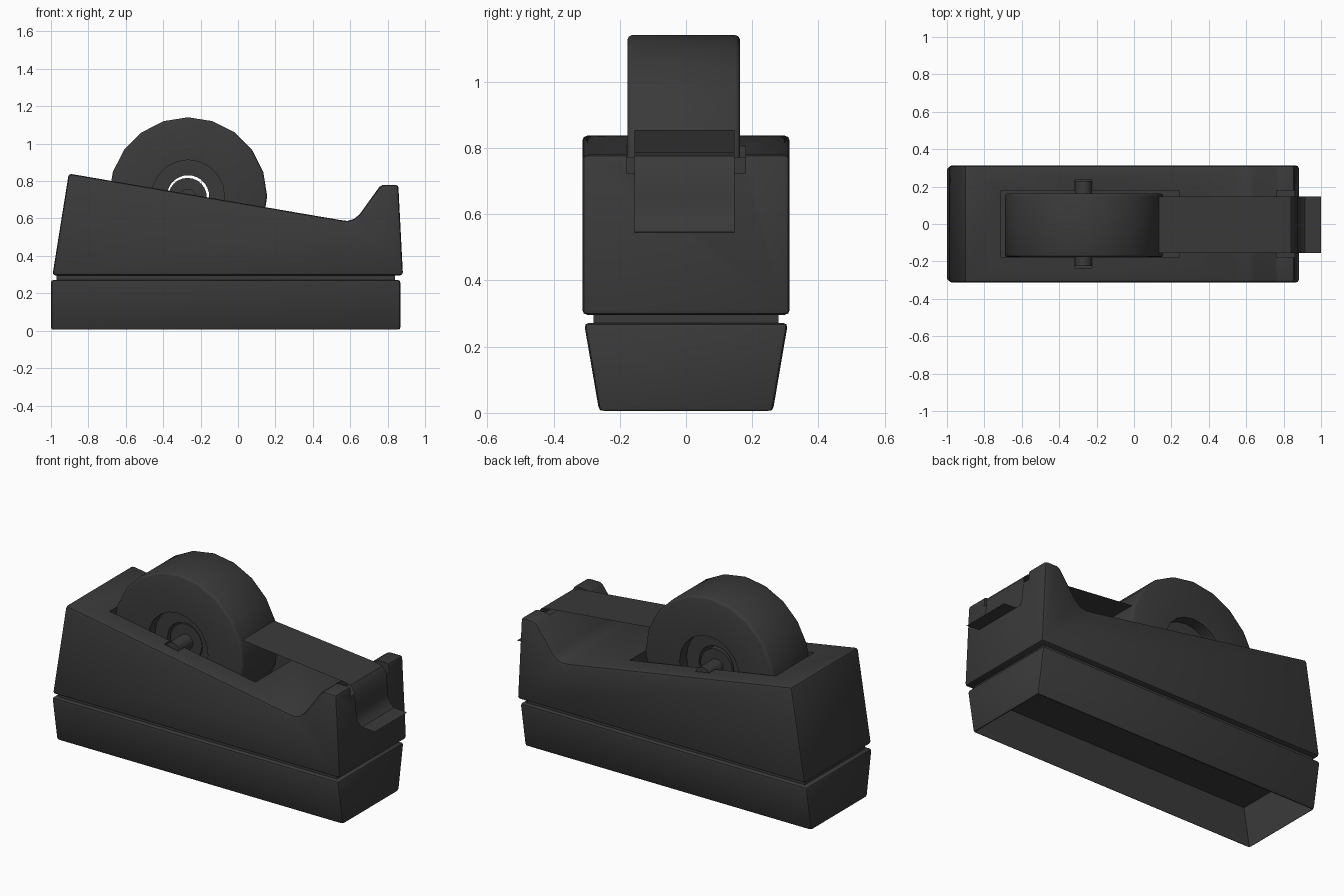
import bpy, bmesh, math
from mathutils import Vector

if "Cube" in bpy.data.objects:
    bpy.data.objects.remove(bpy.data.objects["Cube"])

dark = bpy.data.materials.new("dark_plastic")
dark.diffuse_color = (0.042, 0.042, 0.042, 1)
dark.use_nodes = True
dark.node_tree.nodes["Principled BSDF"].inputs["Base Color"].default_value = dark.diffuse_color


def obj_from(name, bm):
    bmesh.ops.recalc_face_normals(bm, faces=bm.faces)
    me = bpy.data.meshes.new(name)
    bm.to_mesh(me)
    bm.free()
    ob = bpy.data.objects.new(name, me)
    bpy.context.collection.objects.link(ob)
    me.materials.append(dark)
    return ob


def frustum(name, x0, x1, z0, z1, y0, y1):
    """Box whose half depth goes from y0 at the bottom to y1 at the top."""
    bm = bmesh.new()
    lo = [bm.verts.new((x, y, z0)) for x, y in ((x0, -y0), (x1, -y0), (x1, y0), (x0, y0))]
    hi = [bm.verts.new((x, y, z1)) for x, y in ((x0, -y1), (x1, -y1), (x1, y1), (x0, y1))]
    bm.faces.new(lo)
    bm.faces.new(hi)
    for i in range(4):
        j = (i + 1) % 4
        bm.faces.new((lo[i], lo[j], hi[j], hi[i]))
    return obj_from(name, bm)


def prism(name, pts, half):
    """Side profile in x-z extruded along y."""
    bm = bmesh.new()
    f = bm.faces.new([bm.verts.new((x, -half, z)) for x, z in pts])
    ext = bmesh.ops.extrude_face_region(bm, geom=[f])["geom"]
    bmesh.ops.translate(bm, vec=(0, 2 * half, 0),
                        verts=[v for v in ext if isinstance(v, bmesh.types.BMVert)])
    return obj_from(name, bm)


def lathe(name, prof, seg, centre, closed=True):
    """Revolve (radius, y) points round a y axis."""
    bm = bmesh.new()
    rings = []
    for i in range(seg):
        a = math.tau * i / seg
        rings.append([bm.verts.new(Vector((r * math.sin(a), y, r * math.cos(a))) + Vector(centre))
                      for r, y in prof])
    n = len(prof)
    for i in range(seg):
        a, b = rings[i], rings[(i + 1) % seg]
        for k in range(n if closed else n - 1):
            m = (k + 1) % n
            bm.faces.new((a[k], a[m], b[m], b[k]))
    if not closed:
        bm.faces.new([r[0] for r in rings])
        bm.faces.new([r[-1] for r in rings])
    return obj_from(name, bm)


def bevel(ob, width, seg=2):
    m = ob.modifiers.new("bevel", 'BEVEL')
    m.width, m.segments, m.limit_method = width, seg, 'ANGLE'
    m.angle_limit = math.radians(35)


def finish(ob, cutters=(), angle=35):
    for c in cutters:
        m = ob.modifiers.new("cut", 'BOOLEAN')
        m.operation, m.object, m.solver = 'DIFFERENCE', c, 'EXACT'
    bpy.ops.object.select_all(action='DESELECT')
    ob.select_set(True)
    bpy.context.view_layer.objects.active = ob
    bpy.ops.object.convert(target='MESH')
    bpy.ops.object.shade_smooth_by_angle(angle=math.radians(angle))
    for c in cutters:
        bpy.data.objects.remove(c)


# Thin-walled base, open underneath
base = frustum("base", -1.0, 0.868, 0.003, 0.272, 0.262, 0.308)
bevel(base, 0.015)
finish(base, [frustum("base_hollow", -0.992, 0.860, -0.05, 0.26, 0.245, 0.298)])

# Recessed neck between base and body
finish(frustum("neck", -0.97, 0.84, 0.265, 0.31, 0.28, 0.28))

# Sloped body with raised front ears
body = prism("body", [(-0.992, 0.296), (0.882, 0.296), (0.857, 0.78), (0.775, 0.78), (0.755, 0.768),
                      (0.65, 0.622), (0.62, 0.597), (0.585, 0.587), (0.545, 0.592), (-0.905, 0.84)], 0.313)
bevel(body, 0.015)
finish(body, [frustum("well_cutter", -0.71, 0.24, 0.3, 1.2, 0.18, 0.18),
              frustum("ear_gap_cutter", 0.762, 1.0, 0.724, 1.2, 0.18, 0.18),
              frustum("axle_slot_cutter", -0.316, -0.224, 0.672, 1.2, 0.235, 0.235)])

# Tape roll, hub ring and axle
c = (-0.267, -0.007, 0.718)
w, b = 0.17, 0.014
roll = lathe("tape_roll", [(0.195, -w), (0.423 - b, -w), (0.423 - b * .3, -w + b * .3), (0.423, -w + b),
                           (0.423, w - b), (0.423 - b * .3, w - b * .3), (0.423 - b, w), (0.195, w)], 20, c)
finish(roll, angle=50)
finish(lathe("hub_ring", [(0.113, -0.105), (0.2, -0.105), (0.2, 0.105), (0.113, 0.105)], 32, c))
finish(lathe("axle", [(0.045, -0.228), (0.045, -0.1), (0.103, -0.1), (0.103, 0.1), (0.045, 0.1), (0.045, 0.228)],
             24, (-0.27, 0.003, 0.714), closed=False))

# Loose tape strip, a thin sheet from the roll over the front edge
bm = bmesh.new()
path = [(0.135, 0.853), (0.79, 0.786), (0.84, 0.776), (0.862, 0.75), (0.873, 0.66),
        (0.877, 0.61), (0.89, 0.572), (0.915, 0.550), (1.0, 0.544)]
rows = [[bm.verts.new((x, y, z)) for y in (-0.155, 0.146)] for x, z in path]
for p, q in zip(rows, rows[1:]):
    bm.faces.new((p[0], q[0], q[1], p[1]))
finish(obj_from("tape_strip", bm))
